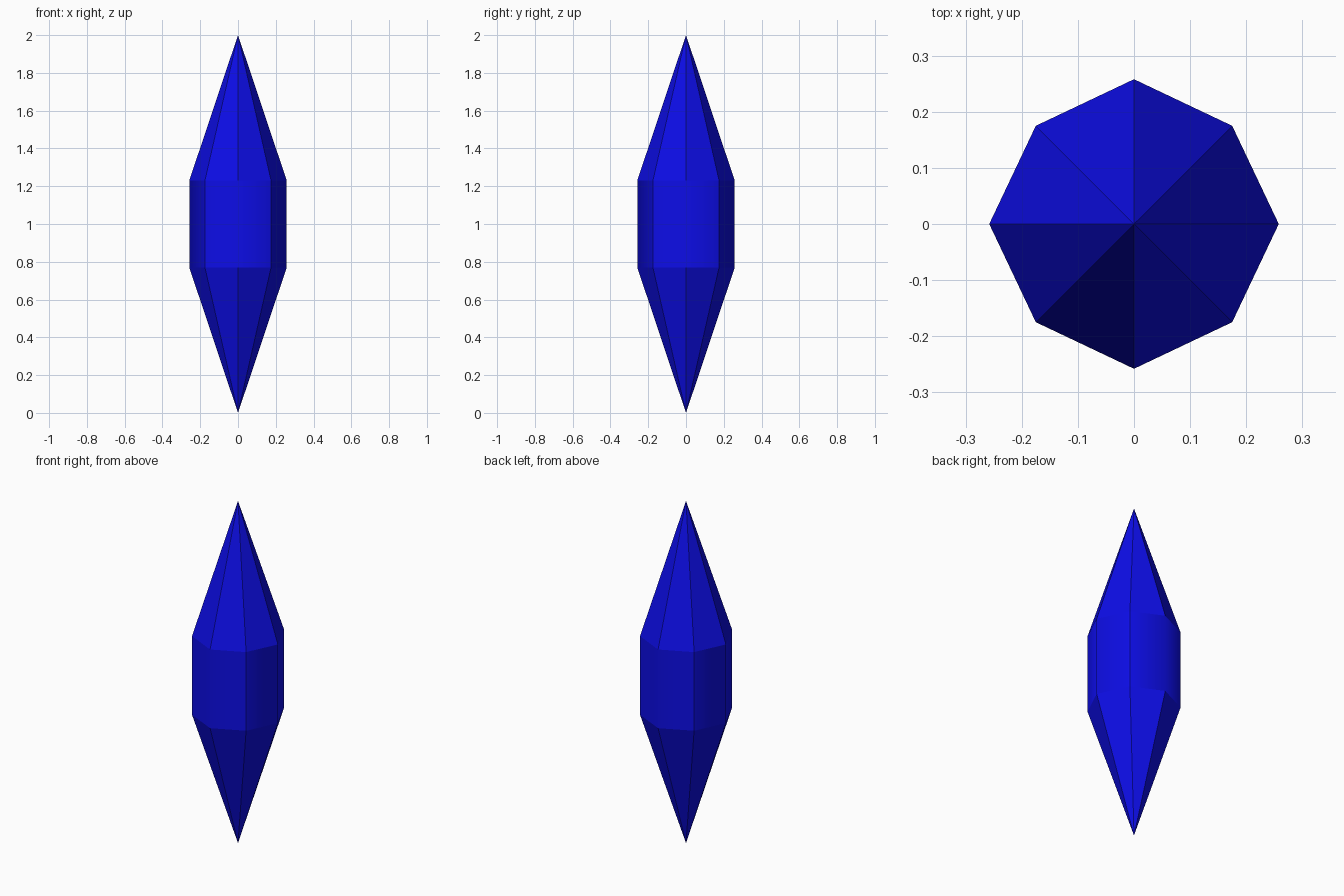
import bpy, bmesh

if "Cube" in bpy.data.objects:
    bpy.data.objects.remove(bpy.data.objects["Cube"])

R_AXIS, DIAG = 0.258, 0.175
Z_LOW, Z_HIGH, TOP = 0.77, 1.23, 2.0

# Slightly uneven octagon: points on the axes, then on the diagonals
OUTLINE = []
x, y = 1, 0
for _ in range(4):
    OUTLINE.append((x * R_AXIS, y * R_AXIS))
    OUTLINE.append(((x - y) * DIAG, (x + y) * DIAG))
    x, y = -y, x

blue = bpy.data.materials.new("blue")
blue.diffuse_color = (0.004, 0.004, 0.8, 1)
blue.use_nodes = True
blue.node_tree.nodes["Principled BSDF"].inputs["Base Color"].default_value = blue.diffuse_color

bm = bmesh.new()
low = [bm.verts.new((px, py, Z_LOW)) for px, py in OUTLINE]
high = [bm.verts.new((px, py, Z_HIGH)) for px, py in OUTLINE]
bottom_tip = bm.verts.new((0, 0, 0))
top_tip = bm.verts.new((0, 0, TOP))

for i in range(8):
    j = (i + 1) % 8
    # Pointed ends, flat facets
    bm.faces.new((high[i], high[j], top_tip))
    bm.faces.new((low[j], low[i], bottom_tip))
    # Middle band, softened across the axis corners
    band = bm.faces.new((low[i], low[j], high[j], high[i]))
    band.smooth = True

# Crisp rings and diagonal corners
for ring in (low, high):
    for i in range(8):
        bm.edges.get((ring[i], ring[(i + 1) % 8])).smooth = False
for i in range(1, 8, 2):
    bm.edges.get((low[i], high[i])).smooth = False

bmesh.ops.recalc_face_normals(bm, faces=bm.faces)
mesh = bpy.data.meshes.new("crystal")
bm.to_mesh(mesh)
bm.free()
mesh.materials.append(blue)
bpy.context.collection.objects.link(bpy.data.objects.new("crystal", mesh))
